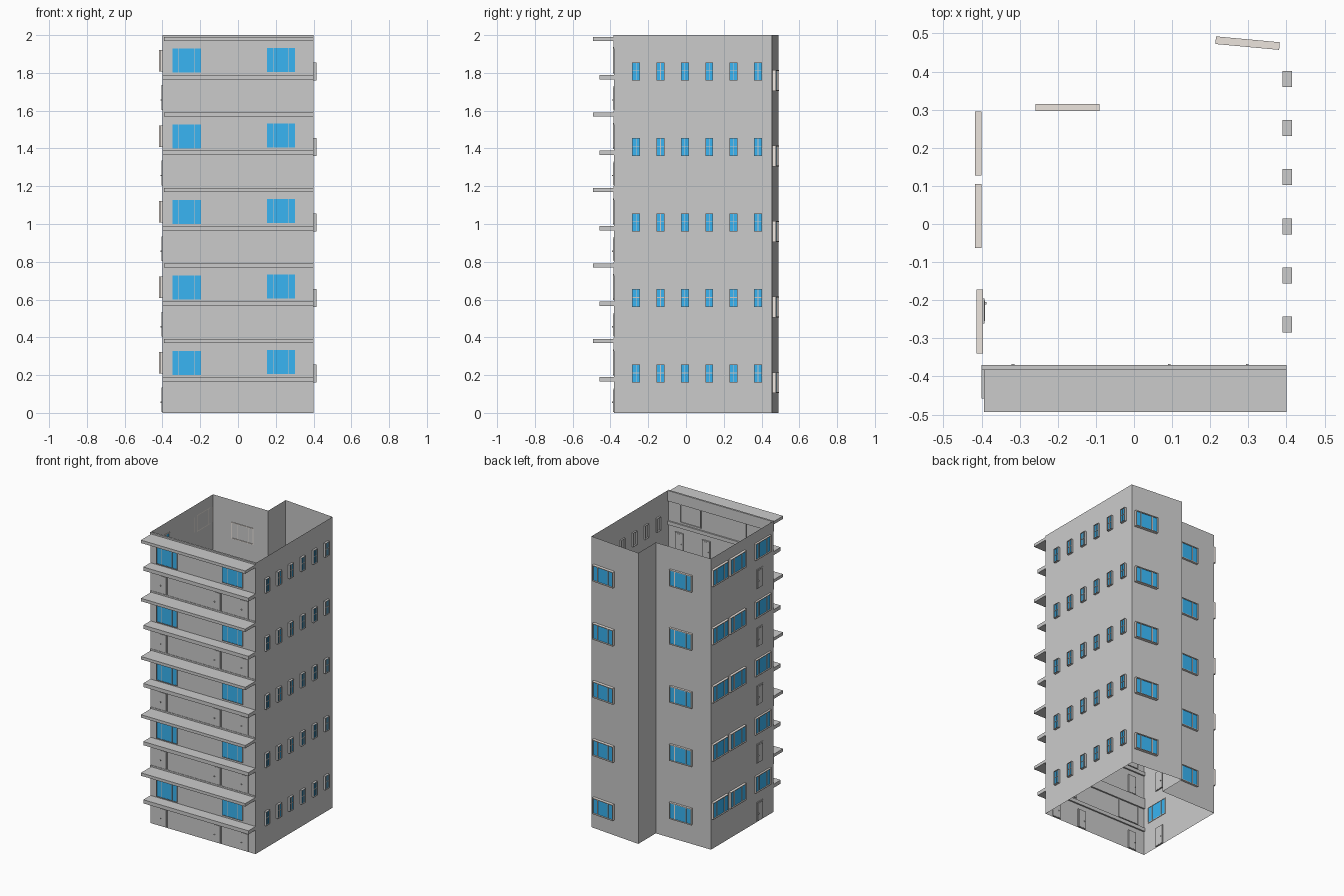
import bpy, bmesh
from math import pi, atan2
from mathutils import Matrix

if "Cube" in bpy.data.objects:
    bpy.data.objects.remove(bpy.data.objects["Cube"])

FLOORS, STOREY = 5, 0.4
FRONT = -0.38


def material(name, rgb):
    m = bpy.data.materials.new(name)
    m.diffuse_color = (*rgb, 1)
    m.use_nodes = True
    m.node_tree.nodes["Principled BSDF"].inputs["Base Color"].default_value = m.diffuse_color
    return m


blue = material("glass_blue", (0.04, 0.46, 0.9))
tan = material("frame_tan", (0.84, 0.78, 0.73))


def box(bm, x0, x1, y0, y1, z0, z1, mat=Matrix()):
    m = Matrix.Translation(((x0 + x1) / 2, (y0 + y1) / 2, (z0 + z1) / 2))
    s = Matrix.Diagonal((x1 - x0, y1 - y0, z1 - z0, 1))
    bmesh.ops.create_cube(bm, size=1, matrix=mat @ m @ s)


def finish(bm, name, mat=None, stacked=True):
    me = bpy.data.meshes.new(name)
    bm.to_mesh(me)
    bm.free()
    ob = bpy.data.objects.new(name, me)
    bpy.context.collection.objects.link(ob)
    if mat:
        me.materials.append(mat)
    if stacked:  # repeat the storey up the tower
        a = ob.modifiers.new("storeys", 'ARRAY')
        a.count = FLOORS
        a.use_relative_offset = False
        a.use_constant_offset = True
        a.constant_offset_displace = (0, 0, STOREY)
    return ob


def facing(x, y, angle):
    # local x runs along the wall, local -y points outward
    return Matrix.Translation((x, y, 0)) @ Matrix.Rotation(angle, 4, 'Z')


def window(name, m, w, z0, z1, out, inn, t=0.006, splits=(0.24, 0.75), bar=None, mat=None):
    h = w / 2
    f, g = bmesh.new(), bmesh.new()
    for a, b in ((z0, z0 + t), (z1 - t, z1)):
        box(f, -h, h, -out, inn, a, b, m)
    for a in (-h, h - t):
        box(f, a, a + t, -out, inn, z0 + t, z1 - t, m)
    for s in splits:
        c = -h + s * w
        box(f, c - t / 2, c + t / 2, -out * 0.85, 0, z0 + t, z1 - t, m)
    if bar:
        box(f, -h + t, h - t, -out * 0.85, 0, bar - t / 2, bar + t / 2, m)
    box(g, -h + t / 2, h - t / 2, -out * 0.6, -out * 0.2, z0 + t / 2, z1 - t / 2, m)
    finish(f, name + "_frame", mat)
    finish(g, name + "_glass", blue)


def door(name, m, w=0.06, h=0.13):
    bm = bmesh.new()
    box(bm, -w / 2, w / 2, -0.004, 0.008, 0.004, h, m)
    box(bm, -w / 2 + 0.006, w / 2 - 0.006, -0.006, 0.009, 0.006, h - 0.008, m)
    box(bm, -w / 2 + 0.009, -w / 2 + 0.016, -0.011, 0.013, 0.053, 0.059, m)
    finish(bm, name)


# outer walls: thin shell, open at top and bottom, stepped at the back
outline = [(-0.4, FRONT), (0.4, FRONT), (0.4, 0.455), (0.02, 0.49), (0.02, 0.3), (-0.4, 0.3)]
bm = bmesh.new()
low = [bm.verts.new((x, y, 0)) for x, y in outline]
high = [bm.verts.new((x, y, FLOORS * STOREY)) for x, y in outline]
for i in range(len(outline)):
    j = (i + 1) % len(outline)
    bm.faces.new((low[i], low[j], high[j], high[i]))
finish(bm, "walls", stacked=False)

# projecting slabs and lintel band on the front
for name, x0, y0, y1, z0, z1 in (("roof_canopy", -0.393, -0.493, -0.37, 0.37, 0.39),
                                 ("sill_ledge", -0.4, -0.458, -0.37, 0.165, 0.19),
                                 ("lintel_band", -0.4, -0.383, -0.37, 0.328, 0.4)):
    bm = bmesh.new()
    box(bm, x0, 0.4, y0, y1, z0, z1)
    finish(bm, name)

# front windows and doors
window("front_left_window", facing(-0.272, FRONT, 0), 0.158, 0.198, 0.331, 0.007, 0.006, 0.003)
window("front_right_window", facing(0.228, FRONT, 0), 0.156, 0.203, 0.336, 0.007, 0.006, 0.003)
for i, x in enumerate((-0.3, 0.11, 0.315)):
    door(f"front_door_{i + 1}", facing(x, FRONT, 0))

# right side: six small cross-barred windows per storey
for i in range(6):
    window(f"right_window_{i + 1}", facing(0.4, -0.264 + i * 0.129, pi / 2), 0.042,
           0.16, 0.256, 0.015, 0.011, 0.003, (0.5,), 0.211)

# left side: three wide windows and a door
for i, (x, y) in enumerate(((-0.4, 0.211), (-0.4, 0.021), (-0.396, -0.256))):
    window(f"left_window_{i + 1}", facing(x, y, -pi / 2), 0.168, 0.208, 0.322, 0.017, 0, 0.005, mat=tan)
door("left_door", facing(-0.4, -0.228, -pi / 2), 0.066, 0.135)

# back windows, one on each step
window("back_left_window", facing(-0.175, 0.3, pi), 0.168, 0.135, 0.248, 0.015, 0.004, 0.005, mat=tan)
window("back_right_window", facing(0.297, 0.4645, atan2(0.035, -0.38)), 0.168,
       0.105, 0.215, 0.02, 0, 0.005, mat=tan)
